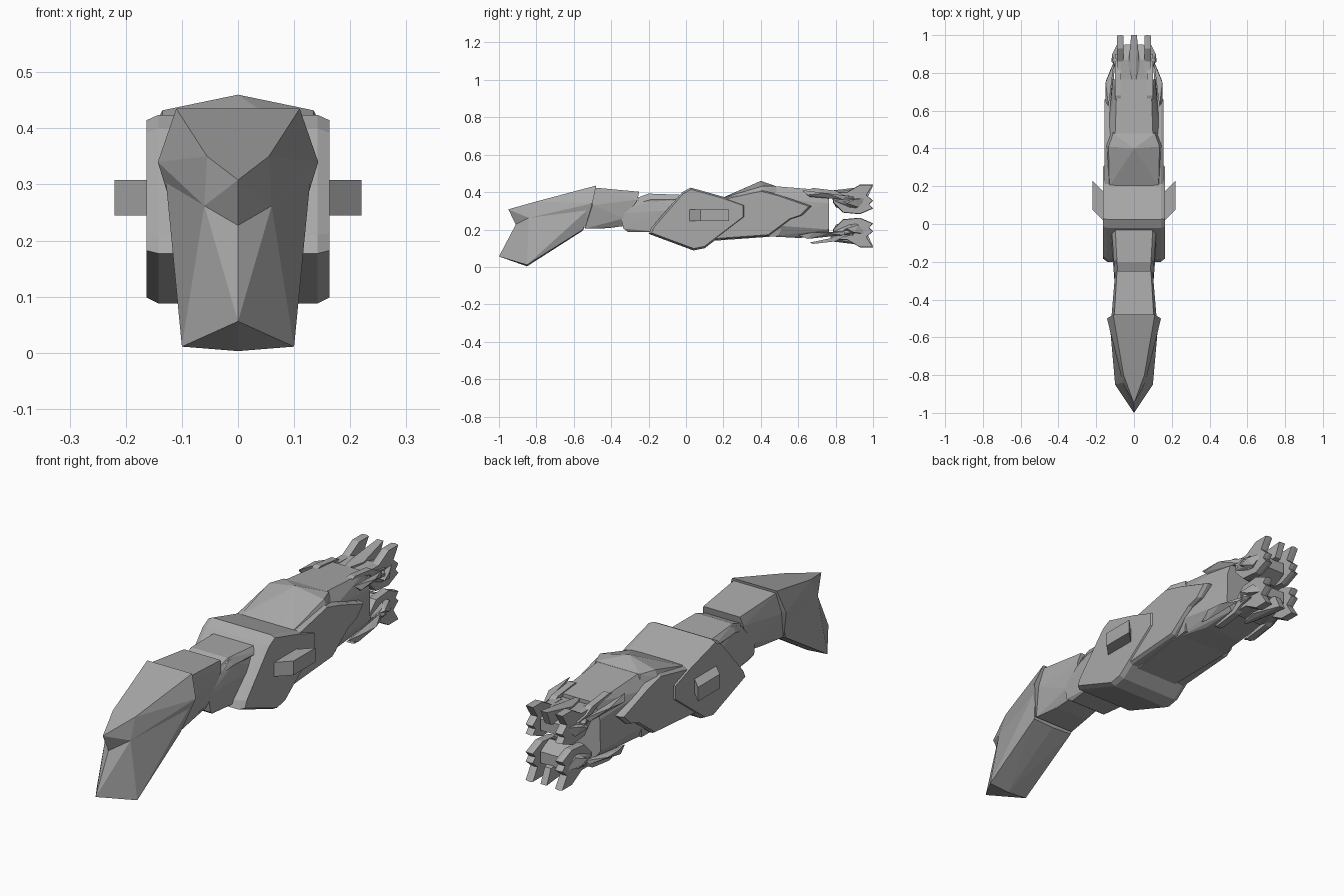
import bpy, bmesh

grey = bpy.data.materials.new("dark_grey")
grey.diffuse_color = (.4, .4, .4, 1)


def finish(bm, name):
    bmesh.ops.recalc_face_normals(bm, faces=bm.faces)
    me = bpy.data.meshes.new(name)
    bm.to_mesh(me)
    bm.free()
    me.materials.append(grey)
    ob = bpy.data.objects.new(name, me)
    bpy.context.collection.objects.link(ob)
    return ob


def hull(name, pts, joined=True):
    """Convex faceted solid; joined mirrors the points, otherwise one solid per side."""
    sets = [[(s * x, y, z) for s in (1, -1) for x, y, z in pts]] if joined else \
        [[(s * x, y, z) for x, y, z in pts] for s in (1, -1)]
    for ps in sets:
        bm = bmesh.new()
        for p in ps:
            bm.verts.new(p)
        bmesh.ops.remove_doubles(bm, verts=bm.verts, dist=1e-4)
        bmesh.ops.convex_hull(bm, input=bm.verts)
        junk = [v for v in bm.verts if not v.link_faces]
        bmesh.ops.delete(bm, geom=junk, context='VERTS')
        bmesh.ops.dissolve_limit(bm, angle_limit=0.02, verts=bm.verts, edges=bm.edges)
        finish(bm, name)


def slab(name, profile, stations):
    """Side profile (y, z) carried across x; stations are (x, scale)."""
    bm = bmesh.new()
    cy = sum(p[0] for p in profile) / len(profile)
    cz = sum(p[1] for p in profile) / len(profile)
    rings = [[bm.verts.new((x, cy + (y - cy) * k, cz + (z - cz) * k)) for y, z in profile]
             for x, k in stations]
    n = len(profile)
    for a, b in zip(rings, rings[1:]):
        for i in range(n):
            j = (i + 1) % n
            bm.faces.new((a[i], a[j], b[j], b[i]))
    bm.faces.new(rings[0])
    bm.faces.new(rings[-1])
    return finish(bm, name)


def pair(name, profile, stations):
    for s in (1, -1):
        slab(name, profile, [(s * x, k) for x, k in stations])


# Hammer-shaped head: hood above, jaw sloping down and forward
hull("head_hood", [(0, -.95, .308), (.055, -.80, .35), (.11, -.48, .435), (.143, -.50, .34),
                   (.06, -.84, .262), (0, -.91, .227), (.103, -.54, .21)])
hull("head_jaw", [(0, -.91, .227), (.06, -.84, .262), (0, -1, .056), (.1, -.85, .011),
                  (0, -.85, .003), (.103, -.55, .20), (.13, -.51, .32), (0, -.55, .195)])

# Neck and collar
hull("neck", [(.105, -.50, .425), (.12, -.50, .33), (.1, -.54, .205), (.09, -.25, .402),
              (.1, -.26, .36), (.1, -.33, .26), (.08, -.42, .207), (.075, -.32, .22)])
hull("neck_core", [(.085, -.36, .34), (.085, -.36, .23), (.08, -.1, .36), (.08, -.1, .2)])
hull("collar", [(.08, -.345, .315), (.1, -.35, .285), (.1, -.335, .205), (.09, -.31, .187),
                (.095, -.2, .386), (.105, -.18, .36), (.115, -.15, .3), (.11, -.15, .187),
                (.1, 0, .38), (.12, 0, .3)])
hull("collar_ridge", [(.085, -.26, .37), (.10, -.24, .345), (.09, -.2, .392),
                      (.108, -.19, .36), (.1, -.01, .385), (.12, -.01, .36)])

# Middle armour block with bevelled rim
mid = [(-.2, .177), (.04, .088), (.1, .10), (.32, .268), (.32, .332), (.2, .375),
       (.025, .424), (-.02, .40), (-.185, .21)]
slab("middle_armour", mid, [(-.163, .94), (-.142, 1), (.142, 1), (.163, .94)])

# Slanted side fins
hull("side_fin", [(x, y + d, z) for x, d in ((.155, 0), (.22, .065)) for y in (.012, .165)
                  for z in (.245, .308)], joined=False)

# Rear hull: peaked front half, lower tail half
hull("rear_body_front", [(0, .4, .46), (.135, .41, .432), (.13, .2, .37), (.15, .41, .40),
                         (.15, .3, .33), (.1, .08, .135), (.13, .5, .165), (.145, .52, .25),
                         (.11, .48, .432), (.1, .15, .35)])
hull("rear_body_tail", [(.1, .47, .432), (.09, .765, .408), (.14, .47, .37), (.112, .765, .34),
                        (.145, .5, .22), (.115, .765, .2), (.12, .45, .163), (.09, .6, .155),
                        (.09, .765, .165)])

# Raised shield on each rear flank
shield = [(.16, .36), (.4, .412), (.5, .385), (.672, .325), (.62, .275), (.56, .255),
          (.44, .165), (.1, .14)]
pair("flank_shield", shield, [(.11, 1), (.143, 1), (.156, .94)])

# Long blades trailing off the flanks, upper and lower
hull("flank_blade", [(.135, .62, .41), (.152, .65, .385), (.15, .75, .395), (.138, .66, .375),
                     (.105, .86, .38), (.115, .84, .36)], joined=False)
hull("flank_blade_lower", [(.12, .60, .17), (.15, .68, .185), (.148, .76, .18),
                           (.135, .65, .15), (.1, .86, .19), (.115, .84, .17)], joined=False)

# Rear claw pods, upper and lower, mirrored about the tail axis
claw = [(.785, .345), (.79, .40), (.86, .40), (.93, .44), (1, .44), (.965, .385), (1, .355),
        (.98, .335), (1, .312), (.93, .282), (.84, .29)]
horn = [(.66, .415), (.68, .422), (.80, .408), (.84, .385), (.90, .375), (.83, .35), (.78, .39)]
for tag, f in (("upper", lambda z: z), ("lower", lambda z: .545 - z)):
    # wide faceted pod carrying the claws
    hull("pod_" + tag, [(.07, .77, f(.395)), (.09, .79, f(.355)), (.03, .80, f(.32)),
                        (.115, .87, f(.365)), (.105, .88, f(.33)), (.06, .88, f(.29)),
                        (.06, .87, f(.40)), (.05, .95, f(.37)), (.05, .95, f(.32))])
    # flared tail petals, thin at the outside
    p = [(y, f(z)) for y, z in claw]
    pair("claw_" + tag, p, [(.055, .97), (.07, 1), (.09, .97)])
    # forward-pointing horn
    h = [(y, f(z)) for y, z in horn]
    pair("horn_" + tag, h, [(.07, 1), (.10, 1)])
    # outward barb on each claw
    hull("barb_" + tag, [(.08, .82, f(.36)), (.08, .9, f(.31)), (.12, .86, f(.34)),
                         (.115, .90, f(.36)), (.08, .97, f(.37)), (.1, .92, f(.32))],
         joined=False)
    # central fin
    hull("centre_fin_" + tag, [(.008, .75, f(.405)), (.03, .84, f(.405)), (.015, 1, f(.435)),
                               (.015, .97, f(.37)), (.03, .84, f(.35))])
